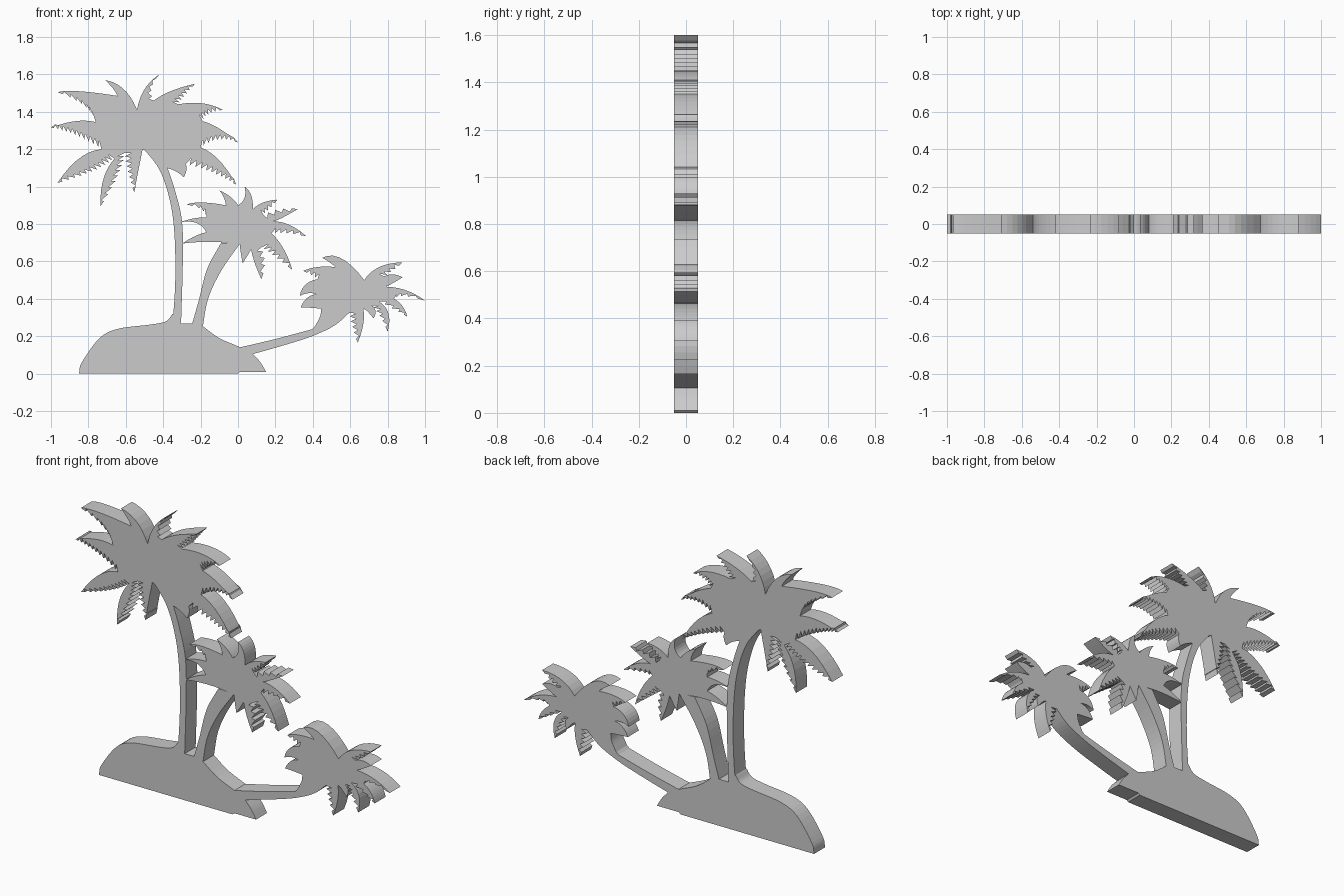
import bpy, bmesh
from mathutils import Vector

HALF = 0.05  # half the slab thickness


def slab(name, pts):
    """Extrude a flat x/z outline symmetrically about y = 0."""
    bm = bmesh.new()
    clean = []
    for p in pts:
        if not clean or (p - clean[-1]).length > 1e-4:
            clean.append(p)
    if (clean[0] - clean[-1]).length < 1e-4:
        clean.pop()
    face = bm.faces.new([bm.verts.new((p.x, -HALF, p.y)) for p in clean])
    res = bmesh.ops.extrude_face_region(bm, geom=[face])
    moved = [v for v in res["geom"] if isinstance(v, bmesh.types.BMVert)]
    bmesh.ops.translate(bm, verts=moved, vec=(0, 2 * HALF, 0))
    bmesh.ops.recalc_face_normals(bm, faces=bm.faces)
    caps = [f for f in bm.faces if len(f.verts) > 4]
    bmesh.ops.triangulate(bm, faces=caps)
    mesh = bpy.data.meshes.new(name)
    bm.to_mesh(mesh)
    bm.free()
    ob = bpy.data.objects.new(name, mesh)
    bpy.context.collection.objects.link(ob)
    return ob


def spline(raw, n=5):
    """Smooth run through the given points."""
    p = [Vector(q) for q in raw]
    p = [2 * p[0] - p[1]] + p + [2 * p[-1] - p[-2]]
    out = []
    for a, b, c, d in zip(p, p[1:], p[2:], p[3:]):
        for i in range(n):
            t = i / n
            out.append(0.5 * (2 * b + (c - a) * t + (2 * a - 5 * b + 4 * c - d) * t * t
                              + (3 * b - a - 3 * c + d) * t ** 3))
    return out + [p[-2]]


def arc(a, m, b, t):
    """Quadratic curve from a to b passing through m."""
    c = 2 * m - (a + b) / 2
    return a * (1 - t) ** 2 + c * 2 * t * (1 - t) + b * t * t


def leaf_edge(root, mid, tip, other, teeth):
    """One frond edge from root to tip, optionally cut into pointed leaflets."""
    if not teeth:
        return [arc(root, mid, tip, i / 7) for i in range(8)]
    pts = [root]
    for i in range(teeth):
        t = (i + 0.7) / (teeth + 0.4)
        notch = arc(root, mid, tip, (i + 0.45) / (teeth + 0.4))
        inward = other - mid
        depth = min(0.04, inward.length * 0.6) * (1 - 0.5 * t)
        pts.append(notch + inward.normalized() * depth)
        pts.append(arc(root, mid, tip, t))
    return pts + [tip]


def crown(name, fronds):
    """Each frond: valley, edge middle, tip, edge middle, teeth before / after the tip."""
    pts = []
    for i, f in enumerate(fronds):
        v, m1, tip, m2 = (Vector(f[k:k + 2]) for k in (0, 2, 4, 6))
        nxt = Vector(fronds[(i + 1) % len(fronds)][:2])
        pts += leaf_edge(v, m1, tip, m2, f[8])
        pts += leaf_edge(nxt, m2, tip, m1, f[9])[::-1][1:]
    return slab(name, pts)


# Island mound
slab("island_mound",
     spline([(-.85, 0), (-.835, .06), (-.74, .19), (-.64, .24), (-.47, .262), (-.385, .28), (-.35, .32)])
     + spline([(-.31, .268), (-.24, .268)], 1)
     + spline([(-.19, .255), (-.10, .19), (.015, .14)])
     + spline([(.08, .105), (.12, .06), (.15, .01)])
     + [Vector((.01, .01)), Vector((.0, 0))])

# Tall trunk
slab("tall_trunk",
     spline([(-.36, .25), (-.345, .33), (-.335, .52), (-.34, .75), (-.365, .93), (-.42, 1.09), (-.51, 1.21)])
     + spline([(-.38, 1.11), (-.34, .99), (-.30, .82), (-.295, .60), (-.305, .25)]))

# Middle trunk
slab("middle_trunk",
     spline([(-.25, .25), (-.21, .39), (-.165, .56), (-.09, .70)])
     + spline([(.01, .695), (-.09, .55), (-.16, .40), (-.19, .24)]))

# Leaning trunk
slab("leaning_trunk",
     spline([(.0, .138), (.20, .185), (.395, .237)]) + spline([(.41, .25), (.44, .31), (.445, .37)])
     + spline([(.60, .33), (.52, .26), (.42, .21), (.30, .168), (.08, .105), (.0, .09)]))

# Tall crown
crown("tall_crown", [
    (-.54, 1.41, -.50, 1.52, -.42, 1.60, -.46, 1.53, 0, 4),
    (-.45, 1.46, -.36, 1.51, -.23, 1.55, -.28, 1.49, 0, 6),
    (-.32, 1.44, -.19, 1.445, -.08, 1.41, -.15, 1.39, 0, 6),
    (-.19, 1.35, -.10, 1.31, 0, 1.235, -.10, 1.25, 0, 8),
    (-.20, 1.21, -.10, 1.14, -.01, 1.01, -.13, 1.07, 0, 10),
    (-.28, 1.12, -.275, 1.09, -.29, 1.05, -.33, 1.08, 0, 0),
    (-.38, 1.10, -.40, 1.12, -.42, 1.14, -.46, 1.17, 0, 0),
    (-.51, 1.20, -.53, 1.10, -.555, .97, -.59, 1.08, 0, 7),
    (-.605, 1.18, -.64, 1.06, -.735, .895, -.72, 1.04, 9, 0),
    (-.66, 1.15, -.78, 1.08, -.965, 1.02, -.85, 1.15, 11, 0),
    (-.73, 1.20, -.87, 1.275, -1.0, 1.315, -.87, 1.35, 11, 0),
    (-.76, 1.345, -.82, 1.43, -.965, 1.505, -.85, 1.51, 8, 0),
    (-.645, 1.485, -.665, 1.52, -.71, 1.57, -.61, 1.52, 0, 0)])

# Middle crown
crown("middle_crown", [
    (0, .90, .035, .94, .035, 1.0, .07, .955, 0, 0),
    (.08, .88, .135, .915, .21, .93, .17, .88, 0, 4),
    (.135, .85, .22, .88, .32, .88, .23, .83, 4, 0),
    (.185, .815, .275, .795, .365, .735, .26, .75, 0, 5),
    (.18, .75, .245, .665, .29, .555, .195, .625, 0, 6),
    (.125, .675, .145, .60, .125, .505, .09, .59, 4, 0),
    (.07, .665, .05, .63, .025, .59, .015, .645, 0, 0),
    (.01, .69, -.14, .705, -.30, .695, -.23, .735, 0, 0),
    (-.17, .755, -.22, .805, -.31, .81, -.235, .83, 0, 0),
    (-.17, .835, -.195, .875, -.275, .905, -.19, .915, 4, 0),
    (-.065, .90, -.075, .94, -.10, .98, -.04, .945, 0, 0)])

# Leaning crown
crown("leaning_crown", [
    (.675, .50, .755, .57, .88, .595, .83, .55, 0, 4),
    (.78, .52, .83, .53, .88, .515, .83, .485, 0, 0),
    (.79, .465, .90, .445, 1.0, .39, .89, .415, 0, 4),
    (.835, .40, .88, .36, .905, .305, .84, .34, 0, 4),
    (.755, .385, .805, .32, .80, .225, .755, .31, 0, 5),
    (.715, .365, .735, .335, .725, .295, .69, .335, 0, 0),
    (.67, .345, .67, .265, .64, .165, .61, .25, 0, 5),
    (.595, .325, .465, .345, .335, .355, .37, .405, 0, 0),
    (.42, .425, .375, .43, .33, .415, .36, .475, 0, 0),
    (.425, .505, .39, .525, .35, .55, .425, .57, 3, 0),
    (.52, .57, .49, .595, .45, .62, .555, .615, 0, 0)])
